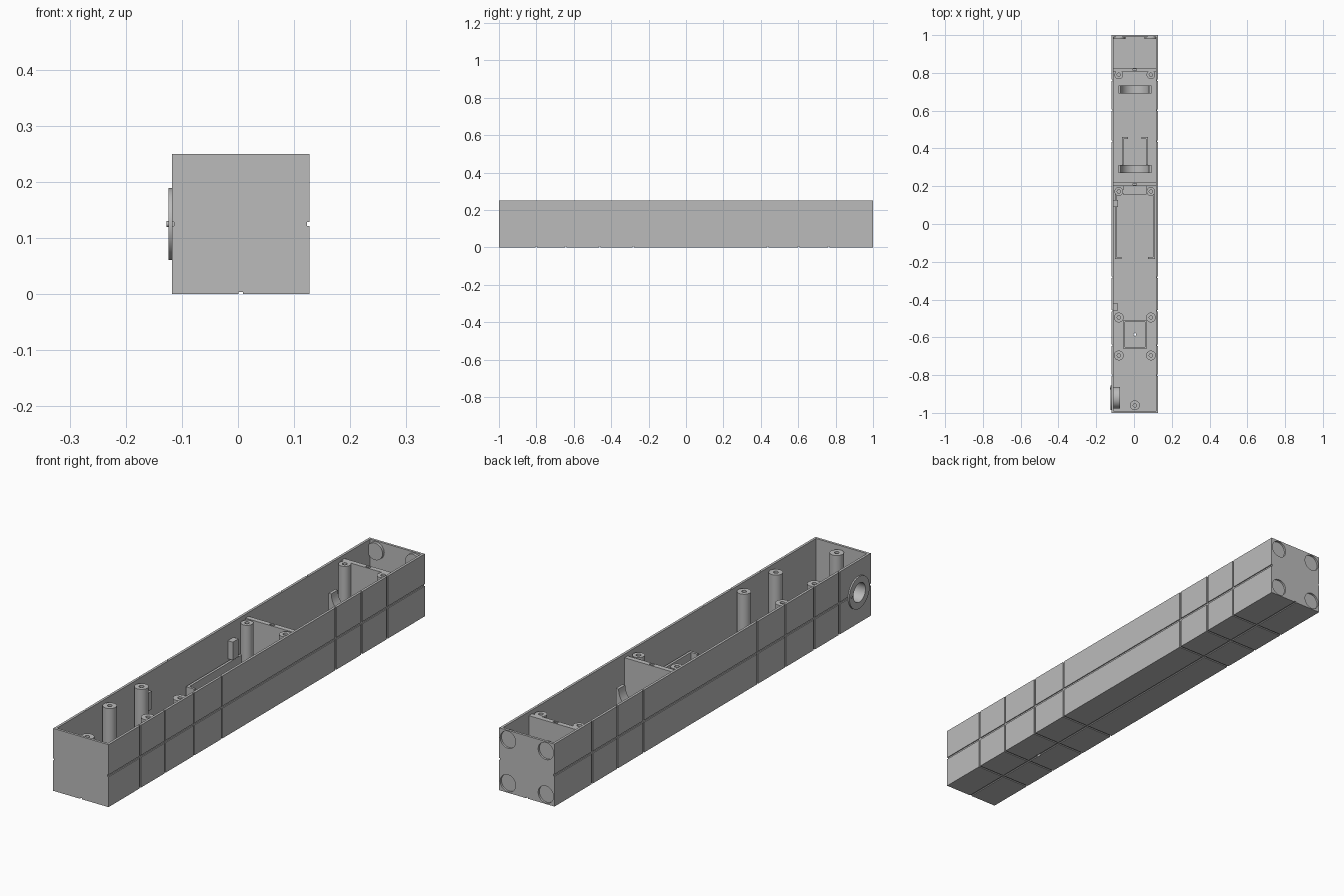
import bpy, bmesh, math
from mathutils import Matrix, Vector

if "Cube" in bpy.data.objects:
    bpy.data.objects.remove(bpy.data.objects["Cube"])

grey = bpy.data.materials.new("plain_grey")
grey.use_nodes = True
COLOUR = (0.5, 0.5, 0.5, 1)
grey.diffuse_color = COLOUR
grey.node_tree.nodes["Principled BSDF"].inputs["Base Color"].default_value = COLOUR

CX = 0.0045            # centre line of the case
LEFT, RIGHT = 0.127, -0.118
WALL, HEIGHT = 0.01, 0.25
POST_TOP = 0.235


def finish(name, bm):
    bmesh.ops.recalc_face_normals(bm, faces=bm.faces)
    mesh = bpy.data.meshes.new(name)
    bm.to_mesh(mesh)
    bm.free()
    mesh.materials.append(grey)
    ob = bpy.data.objects.new(name, mesh)
    bpy.context.scene.collection.objects.link(ob)
    return ob


def box(name, x, y, z):
    """Box from (low, high) ranges."""
    bm = bmesh.new()
    bmesh.ops.create_cube(bm, size=1)
    for v in bm.verts:
        v.co = [lo + (c + 0.5) * (hi - lo) for c, (lo, hi) in zip(v.co, (x, y, z))]
    return finish(name, bm)


def activate(ob):
    bpy.ops.object.select_all(action='DESELECT')
    ob.select_set(True)
    bpy.context.view_layer.objects.active = ob


def lathe(name, profile, loc, axis='Z', steps=32):
    """Spin (radius, height) points about an axis."""
    bm = bmesh.new()
    verts = [bm.verts.new((r, 0, h)) for r, h in profile]
    edges = [bm.edges.new(pair) for pair in zip(verts, verts[1:] + verts[:1])]
    bmesh.ops.spin(bm, geom=verts + edges, axis=(0, 0, 1), cent=(0, 0, 0),
                   angle=math.tau, steps=steps, use_duplicate=False)
    bmesh.ops.remove_doubles(bm, verts=bm.verts, dist=1e-5)
    turn = Vector((0, 0, 1)).rotation_difference(
        Vector((axis == 'X', axis == 'Y', axis == 'Z'))).to_matrix().to_4x4()
    bm.transform(Matrix.Translation(loc) @ turn)
    ob = finish(name, bm)
    activate(ob)
    bpy.ops.object.shade_smooth_by_angle(angle=math.radians(35))
    return ob


def rod(name, radius, length, loc, axis='Z'):
    return lathe(name, [(0, 0), (radius, 0), (radius, length), (0, length)], loc, axis)


def cut(target, *cutters):
    for cutter in cutters:
        mod = target.modifiers.new("cut", 'BOOLEAN')
        mod.operation, mod.solver, mod.object = 'DIFFERENCE', 'EXACT', cutter
        activate(target)
        bpy.ops.object.modifier_apply(modifier=mod.name)
        bpy.data.objects.remove(cutter)


# Open-topped case
case = box("case", (RIGHT, LEFT), (-1, 1), (0, HEIGHT))
cut(case, box("cavity", (RIGHT + WALL, LEFT - WALL), (-1 + WALL, 1 - WALL), (WALL, 0.4)))

# Panel grooves along and across the outside
D, W = 0.004, 0.004
outer = [(RIGHT - 0.05, RIGHT + D), (LEFT - D, LEFT + 0.05)]
for side in outer:
    cut(case, box("groove", side, (-1.1, 1.1), (0.125 - W, 0.125 + W)))
cut(case, box("groove", (CX - W, CX + W), (-1.1, 1.1), (-0.1, D)))
for y in (-0.8, -0.643, -0.46, -0.283, 0.437, 0.602, 0.762):
    for side in outer:
        cut(case, box("groove", side, (y - W, y + W), (-0.1, 0.4)))
    cut(case, box("groove", (-0.3, 0.3), (y - W, y + W), (-0.1, D)))

# Round magnet pockets in the back wall, with bosses inside
for sx in (-1, 1):
    for z in (0.038, 0.212):
        x = CX + sx * 0.084
        cut(case, rod("pocket_cut", 0.034, 0.1, (x, 0.992, z), 'Y'))
        rod("pocket_boss", 0.034, 0.012, (x, 0.979, z), 'Y')

# Cable port on the right wall, and a small hole in the floor
PORT = (RIGHT, -0.92, 0.125)
cut(case, rod("port_cut", 0.045, 0.1, (RIGHT - 0.05, -0.92, 0.125), 'X'),
    rod("floor_cut", 0.007, 0.1, (CX, -0.585, -0.05)))
lathe("port_bushing", [(0.038, -0.006), (0.064, -0.006), (0.064, 0.001),
                       (0.058, 0.001), (0.058, 0.045), (0.038, 0.045)], PORT, 'X', 48)
rod("port_nub", 0.005, 0.006, (-0.127, -0.87, 0.125), 'X')


# Screw posts with blind holes
def post(x, y, radius):
    lathe("screw_post", [(0, 0.005), (radius, 0.005), (radius, POST_TOP),
                         (0.009, POST_TOP), (0.009, 0.16), (0, 0.16)], (x, y, 0), steps=24)


post(CX, -0.96, 0.026)
for y, radius in ((-0.696, 0.026), (-0.495, 0.026), (0.172, 0.023), (0.79, 0.023)):
    for sx in (-1, 1):
        post(CX + sx * 0.085, y, radius)

# Bulkheads with a small notch in the top edge
for y in (0.201, 0.807):
    wall = box("bulkhead", (RIGHT + 0.005, LEFT - 0.005), (y, y + 0.02), (0.005, POST_TOP))
    cut(wall, box("notch", (CX - 0.01, CX + 0.01), (y + 0.005, y + 0.014), (0.225, 0.3)))
box("bulkhead_ledge", (CX - 0.062, CX + 0.062), (0.155, 0.202), (0.005, 0.1))

# Cradles for a round body
for y in (0.292, 0.711):
    cradle = box("cradle", (CX - 0.087, CX + 0.087), (y - 0.021, y + 0.021), (0.005, 0.155))
    cut(cradle, rod("cradle_cut", 0.075, 0.2, (CX, y - 0.1, 0.155), 'Y'))

# Paired retaining rails with turned-in lips
for name, half, lip, y0, y1, lip_y, top in (
        ("long_rail", 0.106, 0.036, -0.185, 0.16, -0.185, 0.11),
        ("short_rail", 0.069, 0.034, 0.31, 0.46, 0.45, 0.09)):
    for sx in (-1, 1):
        def span(a, b):
            return sorted((CX + sx * a, CX + sx * b))
        box(name, span(half - 0.01, half), (y0, y1), (0.005, top))
        box(name + "_lip", span(half - lip, half - 0.005), (lip_y, lip_y + 0.01), (0.005, top))

# Small clips on the right wall
for y in (0.108, -0.44):
    box("wall_clip", (RIGHT + 0.005, -0.086), (y - 0.018, y + 0.018), (0.115, 0.187))

# Low square frame around the floor hole
frame = box("floor_frame", (CX - 0.063, CX + 0.063), (-0.66, -0.51), (0.005, 0.025))
cut(frame, box("frame_cut", (CX - 0.053, CX + 0.053), (-0.65, -0.52), (-0.1, 0.1)))
